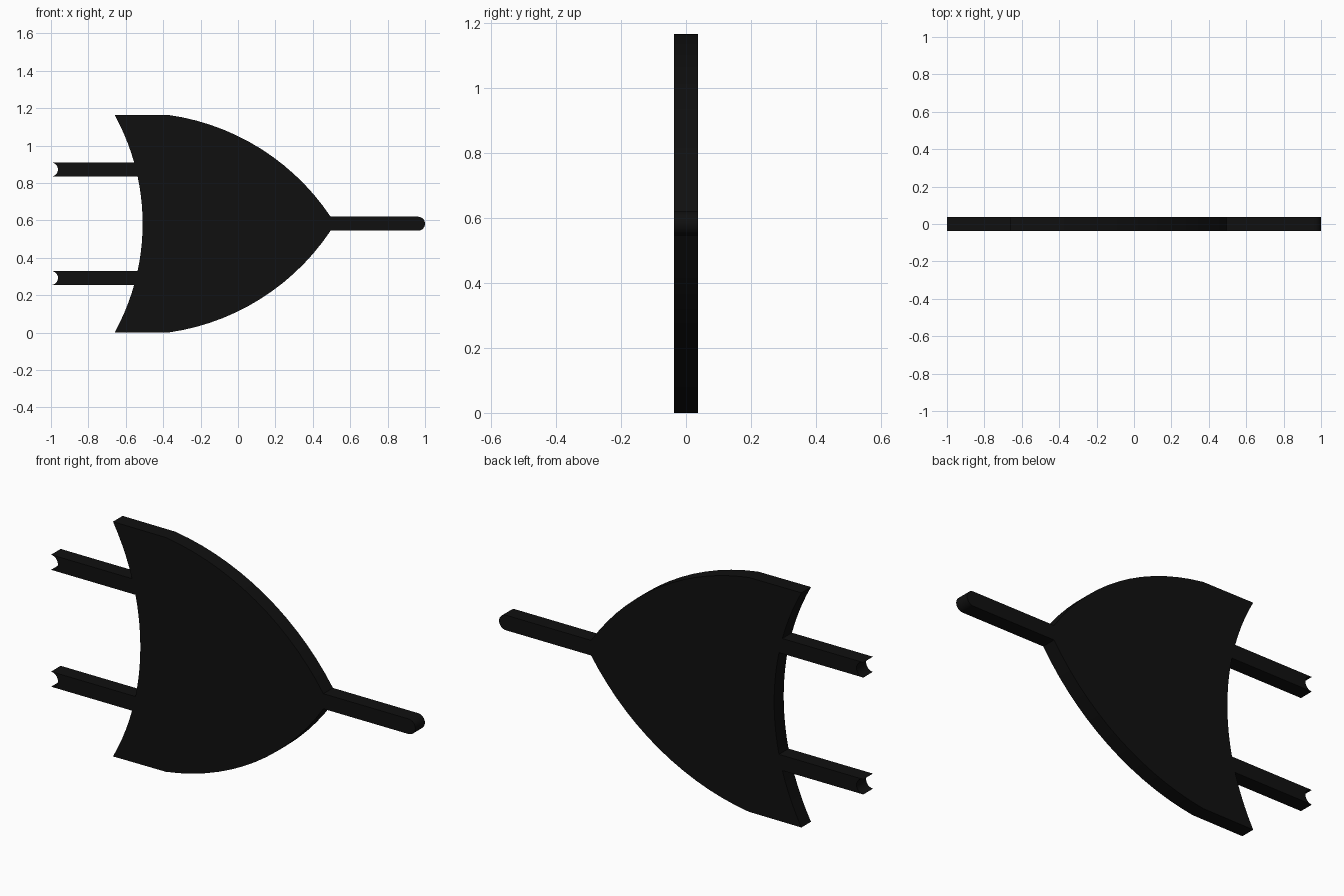
import bpy, bmesh
from math import sin, cos, pi, sqrt, atan2

if "Cube" in bpy.data.objects:
    bpy.data.objects.remove(bpy.data.objects["Cube"])

H = 0.5825       # half height of the gate
R = 0.0375       # half width of the leads, also half thickness
LEAD = 0.29      # input lead offset from the centre line


def arc(cx, cz, r, a0, a1, n):
    return [(cx + r * cos(a0 + (a1 - a0) * i / n),
             cz + r * sin(a0 + (a1 - a0) * i / n)) for i in range(n + 1)]


def arc_between(p, q, cx, cz, n):
    r = sqrt((p[0] - cx) ** 2 + (p[1] - cz) ** 2)
    return arc(cx, cz, r, atan2(p[1] - cz, p[0] - cx), atan2(q[1] - cz, q[0] - cx), n)


# Concave back edge: circle through the two rear corners and its middle
back_x, corner_x = -0.51, -0.66
sag = back_x - corner_x
back_r = (H * H + sag * sag) / (2 * sag)
back_c = back_x - back_r


def back(z):
    return (back_c + sqrt(back_r ** 2 - z * z), z)


def back_arc(z0, z1, n):
    return [back(z0 + (z1 - z0) * i / n) for i in range(n + 1)]


# Upper half of the outline, around the centre line
half = arc(1 - R, 0, R, 0, pi / 2, 8)                                # rounded output lead
half += arc_between((0.495, R), (-0.37, H), -0.545, -0.657, 14)      # curved nose
half += back_arc(H, LEAD + R, 5)                                     # rear corner
half += arc(-1, LEAD, R, pi / 2, -pi / 2, 12)                        # notched input lead
half += back_arc(LEAD - R, 0, 5)                                     # rear middle

# Mirror to the lower half, skipping the two points on the centre line
outline = half + [(x, -z) for x, z in reversed(half[1:-1])]

# Extrude the outline into a flat plate
bm = bmesh.new()
face = bm.faces.new([bm.verts.new((x, -R, z + H)) for x, z in outline])
ext = bmesh.ops.extrude_face_region(bm, geom=[face])
bmesh.ops.translate(bm, vec=(0, 2 * R, 0),
                    verts=[g for g in ext["geom"] if isinstance(g, bmesh.types.BMVert)])
bmesh.ops.recalc_face_normals(bm, faces=bm.faces)
mesh = bpy.data.meshes.new("gate_symbol")
bm.to_mesh(mesh)
bm.free()
gate = bpy.data.objects.new("gate_symbol", mesh)
bpy.context.collection.objects.link(gate)

# Black finish
mat = bpy.data.materials.new("black")
mat.diffuse_color = (0.005, 0.005, 0.005, 1)
mat.use_nodes = True
mat.node_tree.nodes["Principled BSDF"].inputs["Base Color"].default_value = mat.diffuse_color
mesh.materials.append(mat)

bpy.context.view_layer.objects.active = gate
gate.select_set(True)
bpy.ops.object.shade_smooth_by_angle(angle=0.4)
